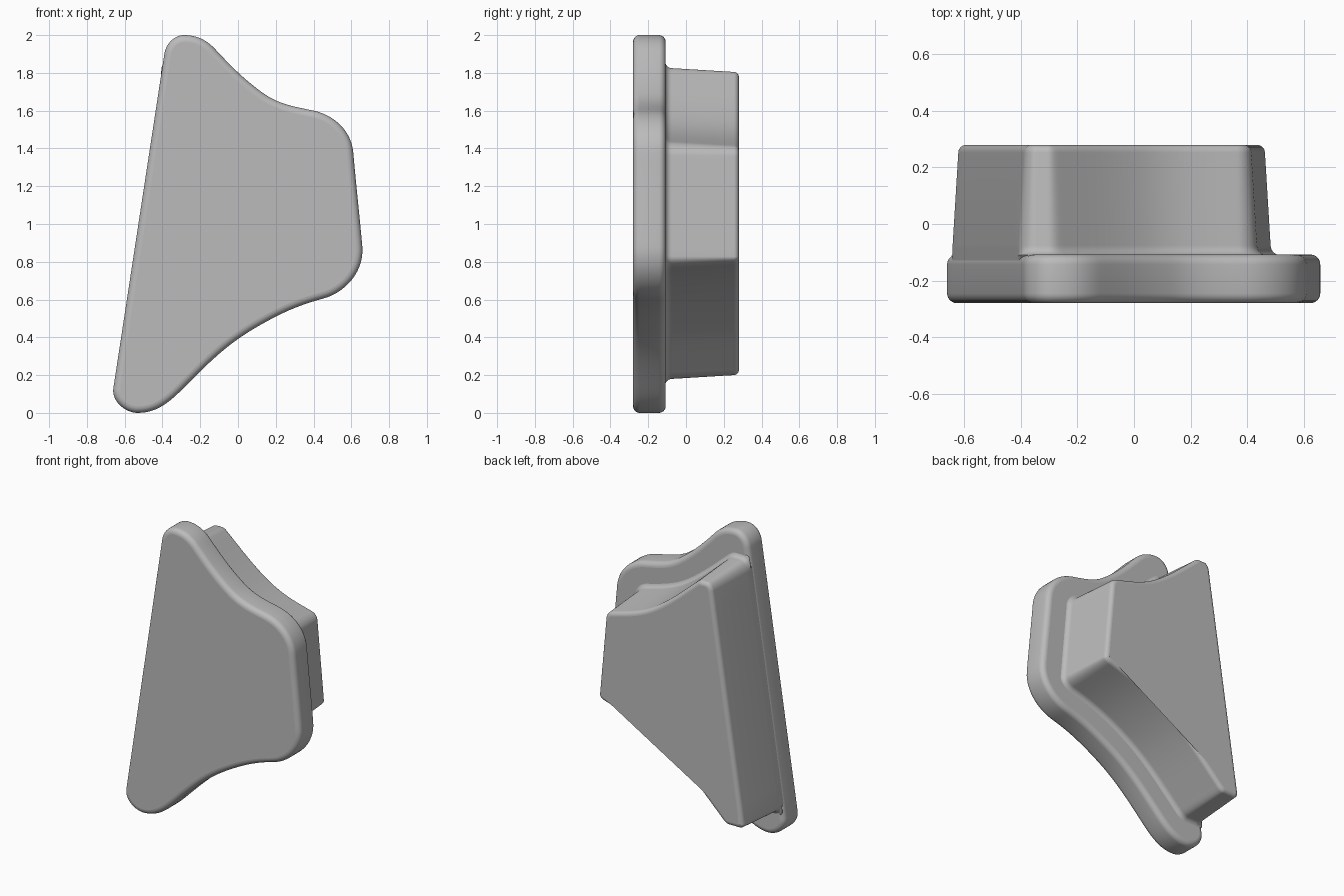
import bpy, bmesh, math
from mathutils import Vector
from mathutils.geometry import interpolate_bezier

if "Cube" in bpy.data.objects:
    bpy.data.objects.remove(bpy.data.objects["Cube"], do_unlink=True)

grey = bpy.data.materials.new("plain_grey")
grey.use_nodes = True
grey.diffuse_color = (0.5, 0.5, 0.5, 1)
grey.node_tree.nodes["Principled BSDF"].inputs["Base Color"].default_value = (0.5, 0.5, 0.5, 1)

ARC_STEPS = 6


def outline(nodes, steps=14):
    """Closed smooth curve through (x, z, heading in degrees), clockwise."""
    pts = []
    for a, b in zip(nodes, nodes[1:] + nodes[:1]):
        p, q = Vector(a[:2]), Vector(b[:2])
        reach = (q - p).length * 0.37
        u, v = (Vector((math.cos(math.radians(n[2])), math.sin(math.radians(n[2])))) * reach
                for n in (a, b))
        pts += interpolate_bezier(p, p + u, q - v, q, steps + 1)[:-1]
    return pts


def arc(y, inset, dy, di, start, end):
    """Quarter round in the (y, inset) section."""
    angles = [math.radians(start + (end - start) * i / ARC_STEPS) for i in range(ARC_STEPS + 1)]
    return [(y + dy * math.sin(t), inset + di * math.cos(t)) for t in angles]


def loft(name, pts, section):
    """Sweep the outline through a list of (y, inset) rings and cap both ends."""
    bm = bmesh.new()
    count = len(pts)
    rings = []
    for y, inset in section:
        ring = []
        for i, p in enumerate(pts):
            t = (pts[(i + 1) % count] - pts[i - 1]).normalized()
            normal = Vector((-t.y, t.x))
            d = inset
            if inset < 0:  # no base fillet along the flush straight side
                d *= max(0, min(1, (normal.x + 0.985) * 3))
            q = p - normal * d
            ring.append(bm.verts.new((q.x, y, q.y)))
        rings.append(ring)
    for a, b in zip(rings, rings[1:]):
        for i in range(count):
            j = (i + 1) % count
            bm.faces.new((a[i], a[j], b[j], b[i])).smooth = True
    for cap in (rings[0], rings[-1]):
        bm.faces.new(cap).smooth = False
    bmesh.ops.recalc_face_normals(bm, faces=bm.faces)
    mesh = bpy.data.meshes.new(name)
    bm.to_mesh(mesh)
    bm.free()
    mesh.materials.append(grey)
    obj = bpy.data.objects.new(name, mesh)
    bpy.context.collection.objects.link(obj)
    return obj


# Front plate with rounded lobes and rounded rims
plate = outline([
    (-0.66, 0.13, 81.3), (-0.39, 1.9, 81.3), (-0.285, 2.0, 0), (-0.12, 1.925, -47),
    (0.13, 1.695, -36), (0.4, 1.6, -12), (0.61, 1.38, -85), (0.658, 0.88, -85),
    (0.45, 0.605, -165), (0.1, 0.455, -150), (-0.25, 0.17, -135), (-0.53, 0.0, 180)])
r = 0.035
loft("front_plate", plate,
     arc(-0.28 + r, r, -r, -r, 90, 0) + arc(-0.108 - r, r, r, -r, 0, 90))

# Rear block, drafted, with a fillet at its base and a rounded back rim
block = outline([
    (-0.641, 0.235, 81.3), (-0.409, 1.755, 81.3), (-0.345, 1.825, 0), (-0.305, 1.825, 0),
    (-0.25, 1.797, -41), (0.02, 1.575, -35), (0.37, 1.435, -14), (0.435, 1.36, -85),
    (0.483, 0.83, -85), (0.42, 0.768, -165), (0.02, 0.605, -150), (-0.43, 0.23, -136),
    (-0.51, 0.18, 180), (-0.59, 0.18, 180)])
f = 0.035
e = 0.028
loft("rear_block", block,
     [(-0.2, 0.0), (-0.115, 0.0)]
     + arc(-0.11 + f, -f, -f, f, 90, 0)
     + arc(0.28 - e, 0.02 + e, e, -e, 0, 90))
